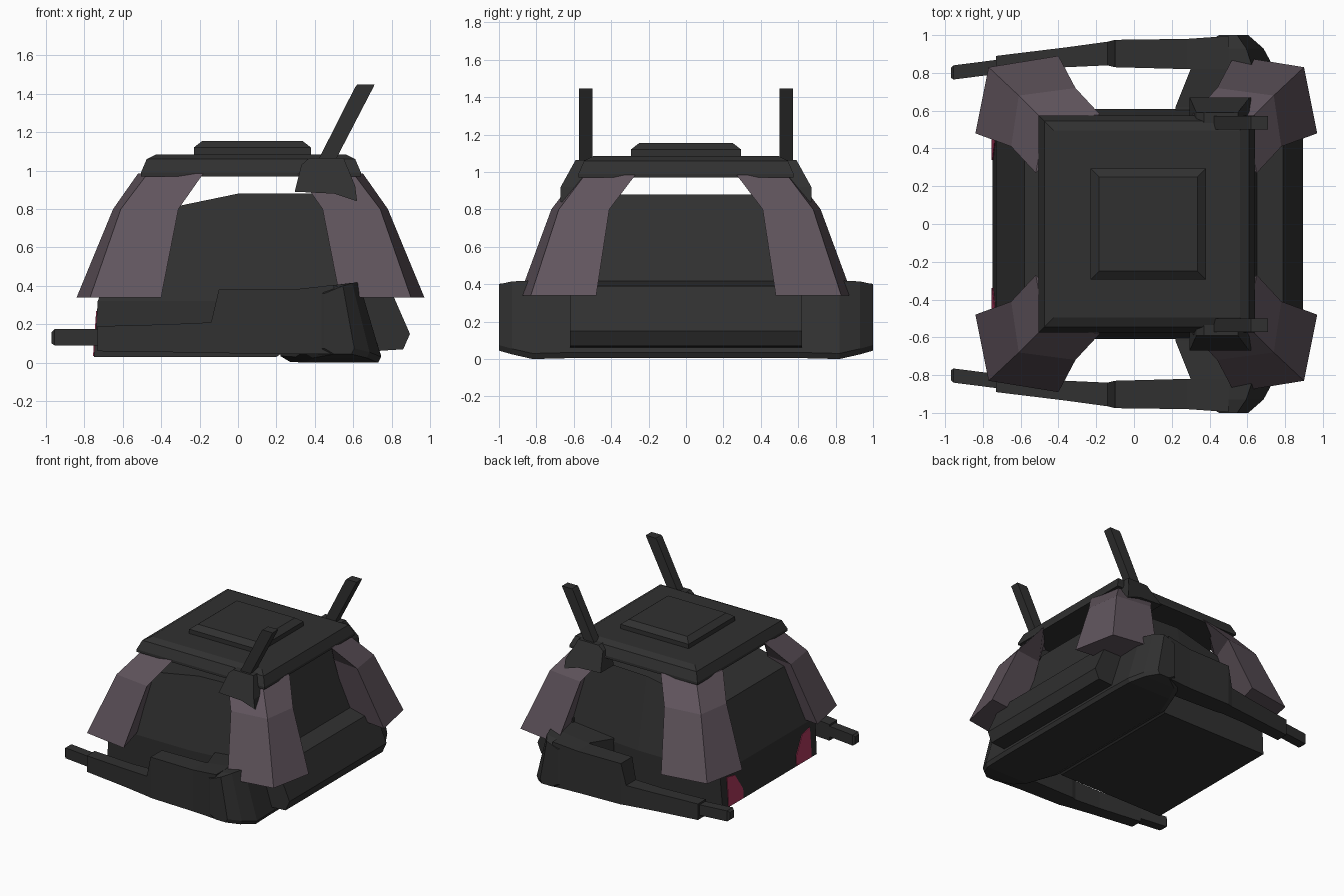
import bpy, bmesh

CX = 0.065  # mid line of the roof and corner plates


def material(name, rgb):
    m = bpy.data.materials.new(name)
    m.diffuse_color = (*rgb, 1)
    return m


DARK = material("dark_grey", (0.03, 0.03, 0.03))
PURPLE = material("dusty_purple", (0.118, 0.09, 0.11))
PINK = material("crimson", (0.42, 0.04, 0.11))


def loft(name, rings, mat):
    """Skin a list of equal-length point rings and cap both ends."""
    bm = bmesh.new()
    vs = [[bm.verts.new(p) for p in r] for r in rings]
    n = len(rings[0])
    for a, b in zip(vs, vs[1:]):
        for i in range(n):
            j = (i + 1) % n
            bm.faces.new((a[i], a[j], b[j], b[i]))
    bm.faces.new(vs[0])
    bm.faces.new(vs[-1])
    bmesh.ops.recalc_face_normals(bm, faces=bm.faces)
    me = bpy.data.meshes.new(name)
    bm.to_mesh(me)
    bm.free()
    me.materials.append(mat)
    ob = bpy.data.objects.new(name, me)
    bpy.context.collection.objects.link(ob)
    return ob


def rect(z, x0, x1, y):
    return [(x0, -y, z), (x1, -y, z), (x1, y, z), (x0, y, z)]


def beam(name, secs, s):
    """Beam along x from (x, y inner, y outer, z bottom, z top) sections."""
    loft(name, [[(x, s * a, b), (x, s * c, b), (x, s * c, t), (x, s * a, t)]
                for x, a, c, b, t in secs], DARK)


# Hull with a roof that slopes down towards -x
def hull_ring(a, b, c):
    pts = [a, b, c]
    return [(x, -y, z) for x, y, z in pts] + [(x, y, z) for x, y, z in pts[::-1]]


loft("hull", [
    hull_ring((-0.75, 0.60, 0.03), (0, 0.60, 0.03), (0.20, 0.60, 0.03)),
    hull_ring((-0.73, 0.61, 0.32), (0, 0.61, 0.32), (0.67, 0.61, 0.36)),
    hull_ring((-0.58, 0.47, 0.76), (0, 0.50, 0.88), (0.50, 0.47, 0.88)),
], DARK)

# Rear block
prof = [(0.55, 0.05), (0.86, 0.07), (0.895, 0.15), (0.79, 0.39), (0.58, 0.43)]
loft("rear_block", [[(x, y, z) for x, z in prof] for y in (-0.62, 0.62)], DARK)

# Cross bar joining the two side arms: (y, front x, back shift, bottom z, top z)
half = [(0.62, 0.22, 0.0, 0.005, 0.40), (0.82, 0.30, 0.0, 0.0, 0.42),
        (0.93, 0.34, -0.06, 0.025, 0.415), (1.0, 0.45, -0.14, 0.045, 0.40)]
secs = [(-y, *r) for y, *r in half[::-1]] + half
loft("cross_bar", [[(f, y, b + 0.03), (f + 0.05, y, b), (0.73 + d, y, b),
                    (0.745 + d, y, b + 0.03), (0.63 + d * 0.6, y, t),
                    (f, y, t - 0.04)] for y, f, d, b, t in secs], DARK)

# Roof slab and raised hatch
loft("roof", [rect(z, -0.505 + i, 0.64 - i, 0.575 - i) for z, i in
              ((0.97, 0.0), (0.99, 0.0), (1.06, 0.03), (1.085, 0.08))], DARK)
loft("hatch", [rect(z, -0.23 + i, 0.38 - i, 0.295 - i) for z, i in
               ((1.08, 0), (1.12, 0), (1.155, 0.045))], DARK)

# Corner plates, mirrored to all four corners
plate = [
    [(-0.84, 0.48, 0.34), (-0.77, 0.83, 0.34), (-0.40, 0.89, 0.34), (-0.50, 0.52, 0.34)],
    [(-0.65, 0.41, 0.80), (-0.61, 0.68, 0.80), (-0.31, 0.72, 0.80), (-0.42, 0.44, 0.80)],
    [(-0.52, 0.27, 0.985), (-0.47, 0.54, 0.985), (-0.18, 0.58, 0.985), (-0.38, 0.42, 0.985)],
]
for sx, ex in ((1, "front"), (-1, "rear")):
    for sy, ey in ((1, "left"), (-1, "right")):
        loft(f"corner_plate_{ex}_{ey}",
             [[(CX + sx * (x - CX), sy * y, z) for x, y, z in r] for r in plate], PURPLE)

for s, side in ((1, "left"), (-1, "right")):
    # Side arm and its barrel
    beam(f"arm_{side}", [
        (-0.73, 0.79, 0.89, 0.06, 0.19), (-0.36, 0.83, 0.935, 0.055, 0.20),
        (-0.14, 0.84, 0.965, 0.05, 0.21), (-0.10, 0.83, 0.975, 0.05, 0.38),
        (0.28, 0.82, 0.98, 0.045, 0.38), (0.50, 0.82, 0.995, 0.045, 0.405)], s)
    beam(f"barrel_{side}", [
        (-0.97, 0.775, 0.825, 0.10, 0.16), (-0.955, 0.765, 0.84, 0.09, 0.175),
        (-0.68, 0.80, 0.875, 0.09, 0.175)], s)

    # Antenna foot hugging the roof edge, then the leaning mast
    foot = [(0.295, 0.89), (0.50, 0.88), (0.62, 0.84), (0.61, 0.92), (0.55, 1.065),
            (0.37, 1.065), (0.33, 1.03)]
    loft(f"antenna_foot_{side}", [
        [(x, s * 0.50, z) for x, z in foot],
        [(x, s * (0.67 if z < 1 else 0.59), z) for x, z in foot]], DARK)
    loft(f"antenna_{side}", [
        [(x0, s * 0.50, z), (x1, s * 0.50, z), (x1, s * 0.572, z), (x0, s * 0.572, z)]
        for x0, x1, z in ((0.41, 0.50, 1.04), (0.61, 0.705, 1.435), (0.62, 0.71, 1.447))], DARK)

    # Crimson lamp plate on the -x face
    lamp = [(0.53, 0.035), (0.53, 0.27), (0.43, 0.25), (0.34, 0.11), (0.34, 0.035)]
    loft(f"lamp_{side}", [
        [(-0.75 + (z - 0.03) * 0.069 + d, s * y, z) for y, z in lamp]
        for d in (-0.005, 0.003)], PINK)
